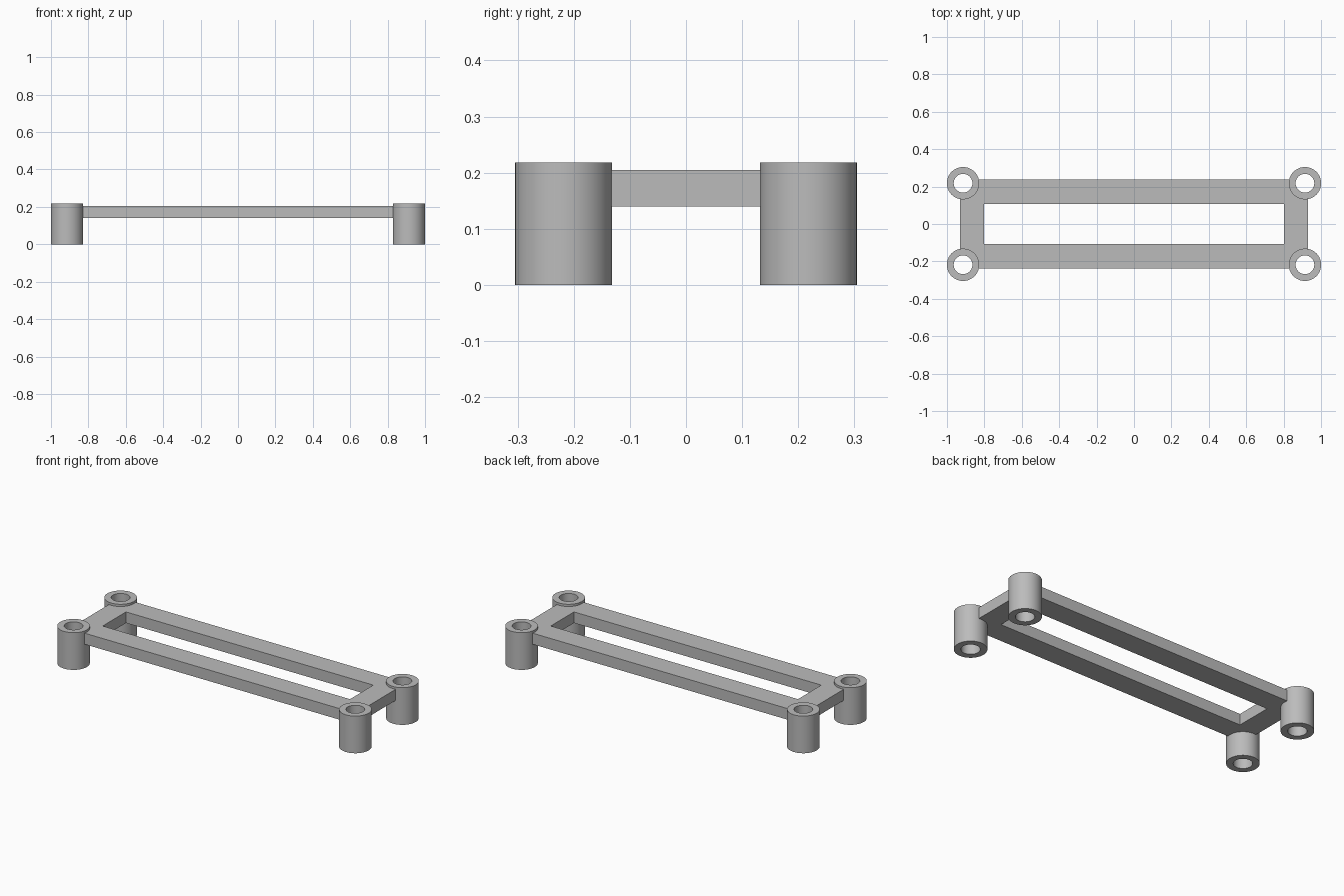
import bpy
import bmesh
import math

if "Cube" in bpy.data.objects:
    bpy.data.objects.remove(bpy.data.objects["Cube"], do_unlink=True)

POST_X, POST_Y = 0.914, 0.218
POST_R, HOLE_R, POST_H = 0.0865, 0.05, 0.218
FRAME_LOW, FRAME_HIGH = 0.14, 0.205
SEGMENTS = 64

grey = bpy.data.materials.new("plain grey")
grey.use_nodes = True
colour = (0.5, 0.5, 0.5, 1)
grey.diffuse_color = colour
grey.node_tree.nodes["Principled BSDF"].inputs["Base Color"].default_value = colour


def add_object(name, bm):
    bmesh.ops.recalc_face_normals(bm, faces=bm.faces[:])
    mesh = bpy.data.meshes.new(name)
    bm.to_mesh(mesh)
    bm.free()
    mesh.materials.append(grey)
    obj = bpy.data.objects.new(name, mesh)
    bpy.context.collection.objects.link(obj)
    return obj


def ring_solid(name, outer, inner, low, high):
    """Closed solid between two matching outlines, from low to high."""
    bm = bmesh.new()
    loops = [[bm.verts.new((x, y, z)) for x, y in outline]
             for outline, z in ((outer, low), (outer, high), (inner, high), (inner, low))]
    count = len(outer)
    for a, b in zip(loops, loops[1:] + loops[:1]):
        for i in range(count):
            j = (i + 1) % count
            bm.faces.new((a[i], a[j], b[j], b[i]))
    return add_object(name, bm)


def rectangle(x, y):
    return [(-x, -y), (x, -y), (x, y), (-x, y)]


def circle(radius):
    angles = [math.tau * i / SEGMENTS for i in range(SEGMENTS)]
    return [(radius * math.cos(a), radius * math.sin(a)) for a in angles]


# Rectangular frame joining the posts
frame = ring_solid("frame", rectangle(0.93, 0.237), rectangle(0.802, 0.108),
                   FRAME_LOW, FRAME_HIGH)

# Hollow corner posts, with the frame cleared out of each bore
corners = {"front_right": (-1, -1), "front_left": (1, -1),
           "back_right": (-1, 1), "back_left": (1, 1)}
cutters = []
for corner, (sx, sy) in corners.items():
    place = (sx * POST_X, sy * POST_Y, 0)
    post = ring_solid(corner + "_post", circle(POST_R), circle(HOLE_R), 0, POST_H)
    post.location = place
    bpy.ops.object.select_all(action="DESELECT")
    post.select_set(True)
    bpy.context.view_layer.objects.active = post
    bpy.ops.object.shade_smooth_by_angle(angle=math.radians(30))

    bm = bmesh.new()
    bmesh.ops.create_cone(bm, cap_ends=True, segments=SEGMENTS, depth=1,
                          radius1=(POST_R + HOLE_R) / 2, radius2=(POST_R + HOLE_R) / 2)
    cutter = add_object(corner + "_bore_cutter", bm)
    cutter.location = place
    cutter.hide_render = True
    cutters.append(cutter)
    cut = frame.modifiers.new(corner + "_bore", "BOOLEAN")
    cut.operation = "DIFFERENCE"
    cut.solver = "EXACT"
    cut.object = cutter

# Apply the bores, then discard the cutters
bpy.ops.object.select_all(action="DESELECT")
frame.select_set(True)
bpy.context.view_layer.objects.active = frame
for modifier in list(frame.modifiers):
    bpy.ops.object.modifier_apply(modifier=modifier.name)
for cutter in cutters:
    bpy.data.objects.remove(cutter, do_unlink=True)
